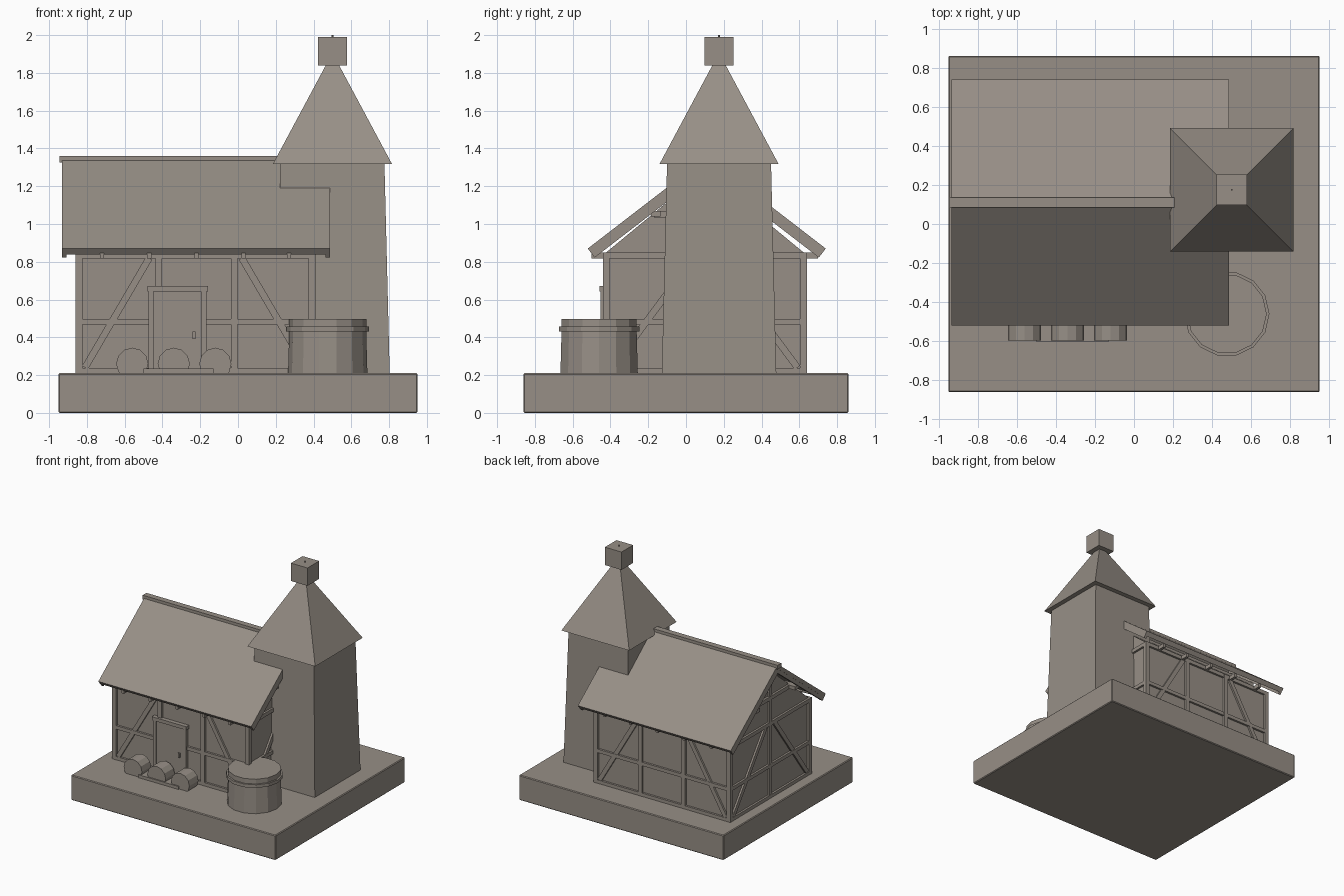
import bpy, bmesh, math
from mathutils import Vector, Matrix

if "Cube" in bpy.data.objects:
    bpy.data.objects.remove(bpy.data.objects["Cube"])

clay = bpy.data.materials.new("warm_grey_clay")
clay.use_nodes = True
COLOUR = (0.31, 0.275, 0.24, 1)
clay.diffuse_color = COLOUR
clay.node_tree.nodes["Principled BSDF"].inputs["Base Color"].default_value = COLOUR


def finish(name, bm):
    bmesh.ops.recalc_face_normals(bm, faces=bm.faces)
    mesh = bpy.data.meshes.new(name)
    bm.to_mesh(mesh)
    bm.free()
    mesh.materials.append(clay)
    obj = bpy.data.objects.new(name, mesh)
    bpy.context.collection.objects.link(obj)
    return obj


def box(name, lo, hi):
    lo, hi = Vector(lo), Vector(hi)
    bm = bmesh.new()
    bmesh.ops.create_cube(bm, size=1)
    bmesh.ops.scale(bm, vec=hi - lo, verts=bm.verts)
    bmesh.ops.translate(bm, vec=(lo + hi) / 2, verts=bm.verts)
    return finish(name, bm)


def beam(name, start, end, width, depth, facing):
    """Straight timber between two points, its depth measured along facing."""
    start, end, n = Vector(start), Vector(end), Vector(facing).normalized()
    along = (end - start).normalized()
    side = n.cross(along)
    turn = Matrix((along, side, n)).transposed().to_4x4()
    bm = bmesh.new()
    bmesh.ops.create_cube(bm, size=1)
    bmesh.ops.scale(bm, vec=((end - start).length, width, depth), verts=bm.verts)
    bmesh.ops.transform(bm, matrix=Matrix.Translation((start + end) / 2) @ turn, verts=bm.verts)
    return finish(name, bm)


def lathe(name, centre, profile, sides, turn=0.0):
    """Faceted solid from (radius, height) rings."""
    bm = bmesh.new()
    rings = []
    for r, z in profile:
        angles = [turn + math.tau * i / sides for i in range(sides)]
        rings.append([bm.verts.new((centre[0] + r * math.cos(a), centre[1] + r * math.sin(a), z))
                      for a in angles])
    for a, b in zip(rings, rings[1:]):
        for i in range(sides):
            j = (i + 1) % sides
            bm.faces.new((a[i], a[j], b[j], b[i]))
    bm.faces.new(rings[0])
    bm.faces.new(rings[-1])
    return finish(name, bm)


def extrude_profile(name, points, x0, x1):
    """Solid from a (y, z) outline swept along x."""
    bm = bmesh.new()
    face = bm.faces.new([bm.verts.new((x0, y, z)) for y, z in points])
    out = bmesh.ops.extrude_face_region(bm, geom=[face])
    moved = [v for v in out["geom"] if isinstance(v, bmesh.types.BMVert)]
    bmesh.ops.translate(bm, vec=(x1 - x0, 0, 0), verts=moved)
    return finish(name, bm)


# Ground block
G = 0.21
ground = box("ground_block", (-0.95, -0.86, 0), (0.95, 0.86, G))
bevel = ground.modifiers.new("soft_edge", "BEVEL")
bevel.width = 0.006
bevel.segments = 1

# House walls with gables
LEFT, RIGHT, FRONT, BACK, MID, TOP = -0.86, 0.41, -0.44, 0.64, 0.10, 0.85
IN = 0.018
extrude_profile("house_walls", [(FRONT + IN, G), (BACK - IN, G), (BACK - IN, TOP), (MID, 1.28),
                                (FRONT + IN, TOP)], LEFT + IN, RIGHT - IN)

# Timber frame on the long walls
T, HALF = 0.036, 0.018
RAIL = 0.482
POSTS = (LEFT + HALF, -0.42, -0.02, RIGHT - HALF)
for label, y, ny in (("front", FRONT + HALF, -1), ("back", BACK - HALF, 1)):
    face = (0, ny, 0)
    for x in POSTS:
        beam(label + "_post", (x, y, G), (x, y, TOP), T, T, face)
    for part, z, w in (("sill", G + 0.014, 0.028), ("rail", RAIL, 0.03), ("plate", TOP - 0.016, 0.032)):
        beam(f"{label}_{part}", (LEFT, y, z), (RIGHT, y, z), w, T * 0.95, face)
    for x0, x1 in ((LEFT + 0.05, -0.47), (RIGHT - 0.05, 0.02)):
        beam(label + "_brace", (x0, y, G + 0.03), (x1, y, TOP - 0.03), T, T * 0.85, face)

# Timber frame on the gable walls
for label, x, nx in (("left", LEFT + HALF, -1), ("right", RIGHT - HALF, 1)):
    face = (nx, 0, 0)
    beam(label + "_king_post", (x, MID, G), (x, MID, 1.27), T, T * 0.9, face)
    for part, z, w in (("sill", G + 0.014, 0.028), ("rail", RAIL, 0.03), ("tie", TOP - 0.016, 0.032)):
        beam(f"{label}_{part}", (x, FRONT, z), (x, BACK, z), w, T * 0.95, face)
    beam(label + "_collar", (x, MID - 0.27, 1.05), (x, MID + 0.27, 1.05), 0.032, T, face)
    for s in (-1, 1):
        beam(label + "_brace", (x, MID + s * 0.49, G + 0.03), (x, MID + s * 0.06, TOP - 0.03),
             T, T * 0.85, face)

# Joist ends under the eaves
for x in (-0.72, -0.47, -0.22, 0.03, 0.27):
    for y0, y1 in ((FRONT - 0.06, FRONT + 0.04), (BACK - 0.04, BACK + 0.06)):
        box("joist_end", (x - 0.011, y0, 0.818), (x + 0.011, y1, TOP))

# Roof slopes, verge rafters, purlins and ridge cap
RIDGE, EAVE, REACH = 1.355, 0.87, 0.63
YR = 0.11
for label, s in (("front", -1), ("back", 1)):
    down = Vector((0, s * REACH, EAVE - RIDGE))
    n = Vector((0, s * (RIDGE - EAVE), REACH)).normalized()
    top = Vector((0, YR, RIDGE))

    def slope_beam(name, x, width, drop, depth):
        p = top - n * (drop + depth / 2) + Vector((x, 0, 0))
        beam(name, p, p + down, width, depth, n)

    slope_beam(label + "_roof_slope", -0.223, 1.42, 0, 0.03)
    for x in (-0.92, 0.475):
        slope_beam(label + "_verge_rafter", x, 0.022, 0.03, 0.03)
    y = MID + s * 0.26
    box(label + "_purlin", (-0.92, y - 0.025, 1.04), (0.47, y + 0.025, 1.07))
    edge = top + down * 0.985 - n * 0.03
    beam(label + "_eave_batten", edge + Vector((-0.93, 0, 0)), edge + Vector((0.485, 0, 0)),
         0.02, 0.02, n)
box("ridge_cap", (-0.945, YR - 0.025, 1.325), (0.3, YR + 0.025, 1.36))

# Door with frame, handle and step
box("door", (-0.45, FRONT - 0.004, G), (-0.195, FRONT + 0.03, 0.645))
for x in (-0.475, -0.195):
    box("door_jamb", (x, FRONT - 0.012, G), (x + 0.028, FRONT + 0.03, 0.65))
box("door_lintel", (-0.48, FRONT - 0.018, 0.643), (-0.16, FRONT + 0.03, 0.672))
box("door_handle", (-0.24, FRONT - 0.014, 0.39), (-0.225, FRONT, 0.43))
box("door_step", (-0.5, -0.605, G), (-0.13, FRONT, 0.235))

# Logs lying in front of the house
for x in (-0.56, -0.34, -0.12):
    bm = bmesh.new()
    bmesh.ops.create_cone(bm, cap_ends=True, segments=12, radius1=0.085, radius2=0.085, depth=0.12,
                          matrix=Matrix.Translation((x, -0.535, 0.26))
                          @ Matrix.Rotation(math.pi / 2, 4, "X"))
    finish("log", bm)

# Water tub with hoop
TUB = (0.475, -0.46)
lathe("tub", TUB, [(0.21, G), (0.204, 0.43), (0.204, 0.497)], 14)
lathe("tub_hoop", TUB, [(0.218, 0.43), (0.218, 0.457)], 14)

# Square tower, pyramid roof and top block
TOWER = (0.5, 0.175)
R2, Q = math.sqrt(2), math.pi / 4
lathe("tower", TOWER, [(0.303 * R2, G), (0.275 * R2, 1.33)], 4, Q)
lathe("tower_roof", TOWER, [(0.315 * R2, 1.318), (0.03 * R2, 1.85)], 4, Q)
lathe("top_block", TOWER, [(0.077 * R2, 1.84), (0.077 * R2, 1.99)], 4, Q)
lathe("top_pin", TOWER, [(0.005, 1.98), (0.005, 2.0)], 8)
